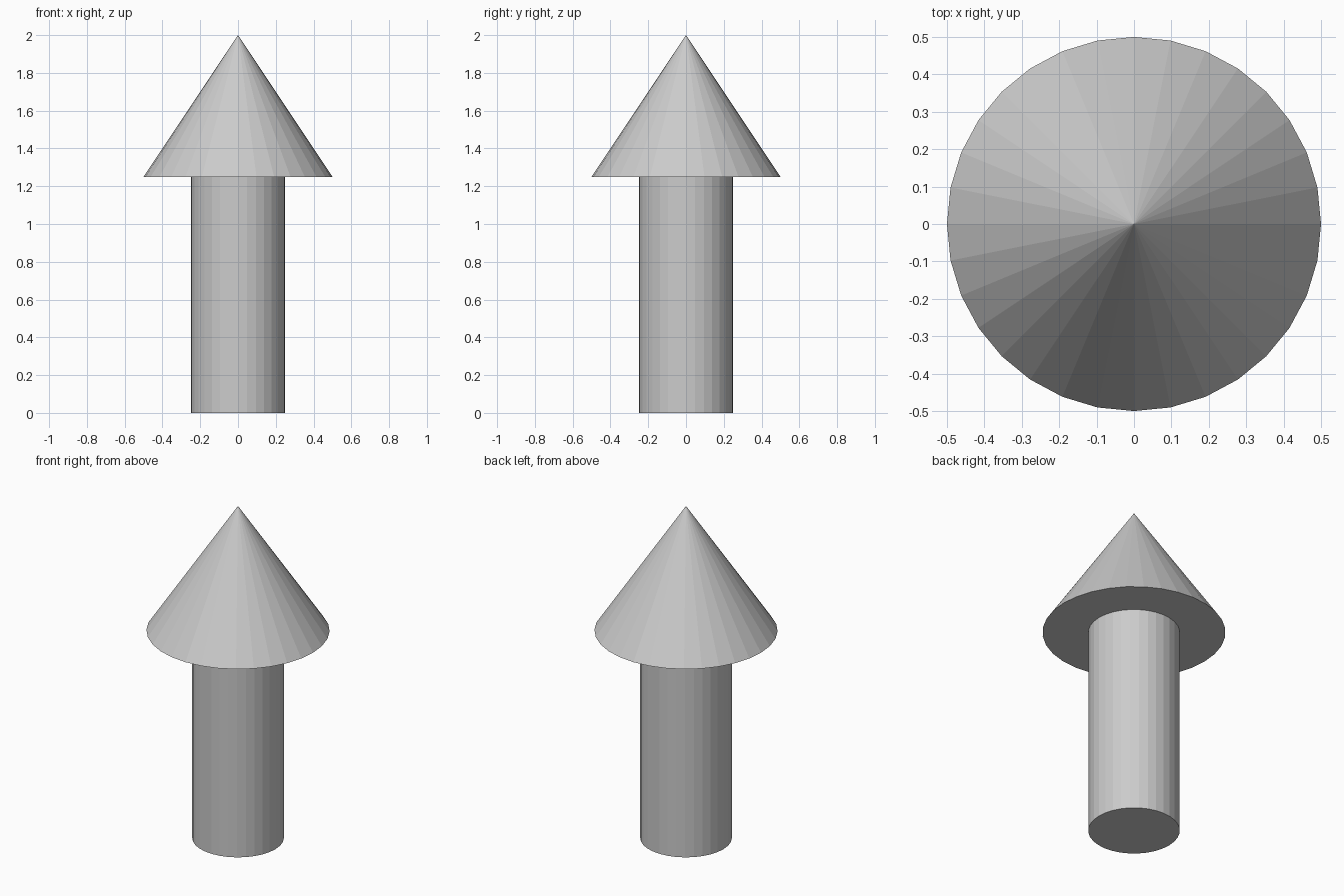
import bpy

if "Cube" in bpy.data.objects:
    bpy.data.objects.remove(bpy.data.objects["Cube"])

SIDES = 32
SHAFT_TOP = 1.25
TIP = 2.0


def add_part(name, r_bottom, r_top, z0, z1):
    """Flat-faced round part standing between two heights."""
    bpy.ops.mesh.primitive_cone_add(
        vertices=SIDES, radius1=r_bottom, radius2=r_top,
        depth=z1 - z0, location=(0, 0, (z0 + z1) / 2))
    obj = bpy.context.object
    obj.name = obj.data.name = name
    return obj


# Straight cylindrical shaft
add_part("arrow_shaft", 0.25, 0.25, 0.0, SHAFT_TOP)

# Pointed head overhanging the shaft
add_part("arrow_head", 0.5, 0.0, SHAFT_TOP, TIP)
